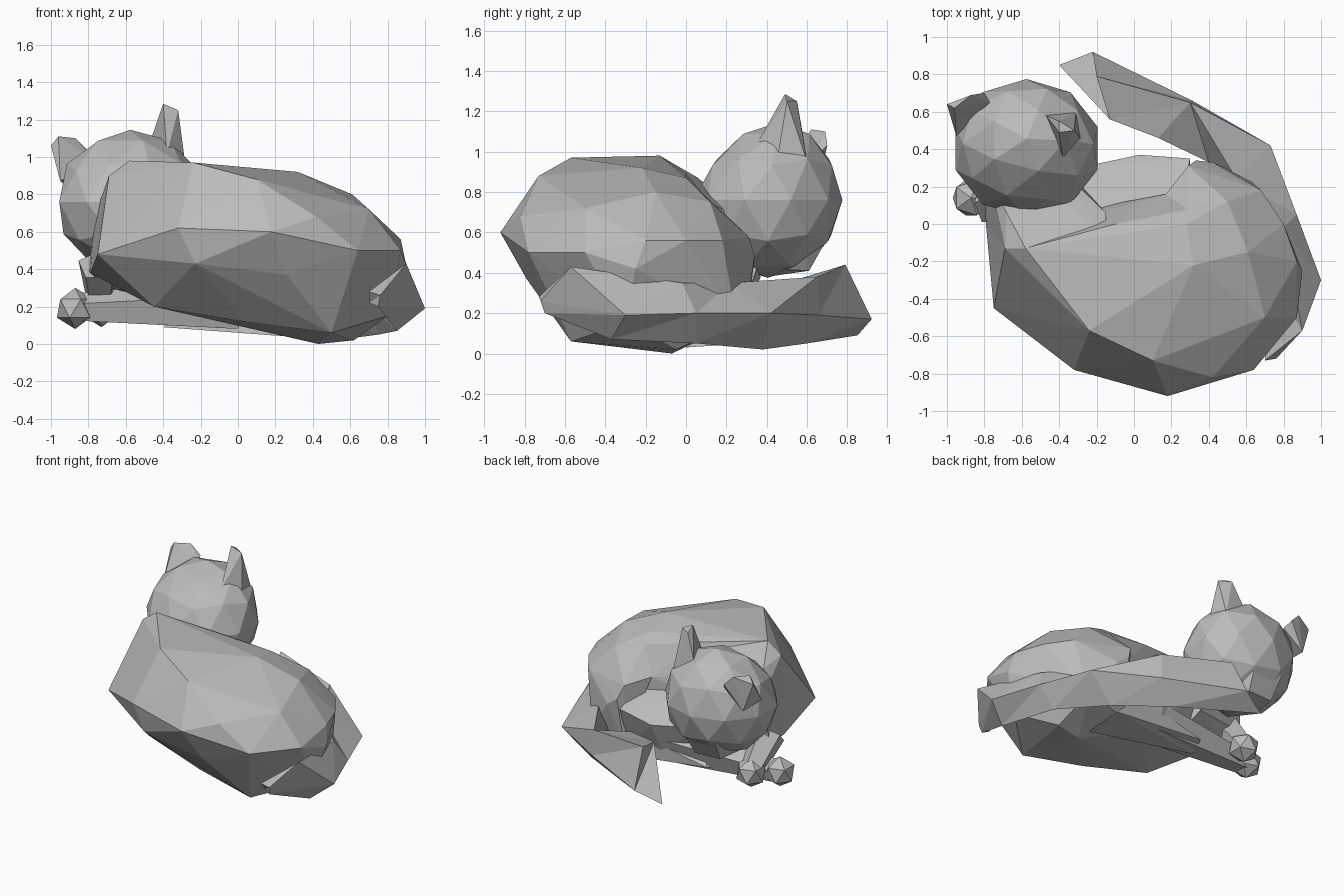
import bpy
import bmesh
from mathutils import Vector

default_cube = bpy.data.objects.get("Cube")
if default_cube:
    bpy.data.objects.remove(default_cube, do_unlink=True)

# One plain grey for the whole animal
grey = bpy.data.materials.new("soft_grey")
grey.use_nodes = True
grey.diffuse_color = (.5, .5, .5, 1)
grey.node_tree.nodes["Principled BSDF"].inputs["Base Color"].default_value = grey.diffuse_color


def finish(name, bm):
    """Turn a bmesh into a flat shaded object."""
    bmesh.ops.recalc_face_normals(bm, faces=bm.faces)
    mesh = bpy.data.meshes.new(name)
    bm.to_mesh(mesh)
    bm.free()
    mesh.materials.append(grey)
    part = bpy.data.objects.new(name, mesh)
    bpy.context.collection.objects.link(part)
    return part


def faceted(name, points):
    """Faceted solid stretched around a few corner points."""
    bm = bmesh.new()
    for point in points:
        bm.verts.new(point)
    result = bmesh.ops.convex_hull(bm, input=bm.verts)
    unused = [item for item in result["geom_interior"] if isinstance(item, bmesh.types.BMVert)]
    bmesh.ops.delete(bm, geom=unused, context="VERTS")
    return finish(name, bm)


def loft(name, sections):
    """Skin a row of matching cross-sections and close both ends."""
    bm = bmesh.new()
    rings = [[bm.verts.new(point) for point in section] for section in sections]
    count = len(rings[0])
    for first, second in zip(rings, rings[1:]):
        for i in range(count):
            j = (i + 1) % count
            bm.faces.new((first[i], first[j], second[j], second[i]))
    bm.faces.new(rings[0])
    bm.faces.new(rings[-1])
    bmesh.ops.triangulate(bm, faces=bm.faces)
    return finish(name, bm)


def limb(name, start, end, start_radius, end_radius, paw_radius):
    """Tapered five-sided leg with a rounded faceted paw at its end."""
    start, end = Vector(start), Vector(end)
    along = end - start
    turn = along.to_track_quat("Z", "Y").to_matrix().to_4x4()
    turn.translation = (start + end) / 2
    bm = bmesh.new()
    bmesh.ops.create_cone(bm, cap_ends=True, segments=5, radius1=start_radius,
                          radius2=end_radius, depth=along.length, matrix=turn)
    paw = bmesh.ops.create_icosphere(bm, subdivisions=1, radius=paw_radius)
    bmesh.ops.translate(bm, verts=paw["verts"], vec=end)
    return finish(name, bm)


# Curled back and flank
faceted("body", [
    # spine and shoulder
    (-.69, -.13, .9), (-.58, -.13, .98), (-.24, -.57, .97), (.32, -.22, .92),
    (.1, -.73, .88), (-.1, 0, .89), (.28, 0, .87), (.61, -.15, .8),
    # flank
    (.18, -.92, .6), (-.32, -.78, .62), (-.75, -.45, .48), (.42, -.82, .68),
    (.64, -.78, .5), (.7, -.5, .72), (.87, -.5, .5), (.87, -.2, .56), (.26, -.79, .37),
    (-.23, -.77, .43), (-.79, -.02, .38), (.9, -.25, .42),
    # inner rim of the curl
    (-.05, .1, .66), (.17, .16, .62), (.5, .12, .75), (.8, 0, .56), (.68, .18, .56),
    (.6, .25, .15),
    # underside
    (-.45, -.4, .2), (.03, -.5, .12), (.5, -.57, .06), (.43, -.07, 0),
    (.8, -.3, .15), (.62, -.05, .02), (0, .1, .12)])

# Rounded hind thigh
faceted("thigh", [
    (.28, 0, .87), (.5, .12, .75), (.68, .18, .56), (.17, .16, .62), (.29, .31, .58),
    (.33, .34, .48), (.42, .33, .42), (.3, .3, .14), (.6, .25, .15)])

# Belly filling the inside of the curl
faceted("belly", [
    (-.3, .3, .42), (.03, .37, .38), (.3, .35, .42), (.25, .1, .56),
    (-.3, .05, .6), (-.3, .2, .2), (.3, .25, .12), (0, .28, .15)])

# Neck and chest
faceted("neck", [
    (-.69, -.13, .9), (-.58, -.13, .98), (-.15, -.08, .9), (-.15, .06, .78),
    (-.68, .06, .87), (-.35, .1, .8), (-.4, .3, .65), (-.76, .2, .7),
    (-.79, -.02, .38), (-.8, .16, .4), (-.35, .28, .35), (-.3, .1, .22), (-.7, .1, .3)])

# Round faceted head with its crown leaning forward
head_mesh = bmesh.new()
bmesh.ops.create_icosphere(head_mesh, subdivisions=2, radius=1)
for vert in head_mesh.verts:
    x, y, z = vert.co
    lean = .1 * max(z, 0) * (1 - y) / 2
    vert.co = (-.575 + x * .4, .405 + y * .37 + lean, .76 + z * .385)
finish("head", head_mesh)

# Blunt muzzle tucked under the face
faceted("muzzle", [
    (-.74, .42, .42), (-.45, .42, .42), (-.6, .4, .38), (-.7, .6, .41), (-.5, .61, .41),
    (-.72, .69, .57), (-.48, .7, .57), (-.58, .75, .7), (-.8, .58, .65), (-.36, .58, .65)])

# Ears set on a tilted head
faceted("left_ear", [
    (-.47, .58, 1.08), (-.28, .45, .95), (-.38, .34, 1.02), (-.31, .6, .95),
    (-.4, .55, 1.25), (-.4, .49, 1.285), (-.32, .5, 1.25)])
faceted("right_ear", [
    (-.95, .47, .87), (-.93, .66, .85), (-.77, .65, .98), (-.8, .7, 1.03),
    (-1, .64, 1.06), (-.96, .62, 1.11), (-.87, .69, 1.1)])

# Folded legs
limb("right_front_leg", (0, .16, .21), (-.87, .14, .19), .16, .08, .11)
limb("left_front_leg", (-.74, .08, .42), (-.73, .28, .2), .12, .08, .11)
faceted("hind_foot", [
    (-.4, .14, .09), (-.36, .27, .13), (-.3, .2, .2), (.4, 0, .03),
    (.4, .3, .05), (.2, .3, .25), (.2, .05, .15)])

# Tail wrapped round to the back: top, outer, bottom and inner corners
loft("tail", [
    [(.7, -.73, .28), (.76, -.72, .26), (.75, -.7, .2), (.7, -.68, .22)],
    [(.9, -.57, .43), (1, -.3, .19), (.85, -.37, .07), (.8, -.4, .25)],
    [(.8, -.02, .35), (.87, .05, .2), (.75, .05, .05), (.7, -.03, .2)],
    [(.56, .22, .35), (.73, .42, .2), (.52, .38, .02), (.4, .33, .2)],
    [(.3, .65, .38), (.31, .66, .19), (.15, .6, .05), (.13, .46, .34)],
    [(-.2, .79, .44), (-.22, .92, .17), (-.4, .85, .09), (-.13, .56, .37)]])
